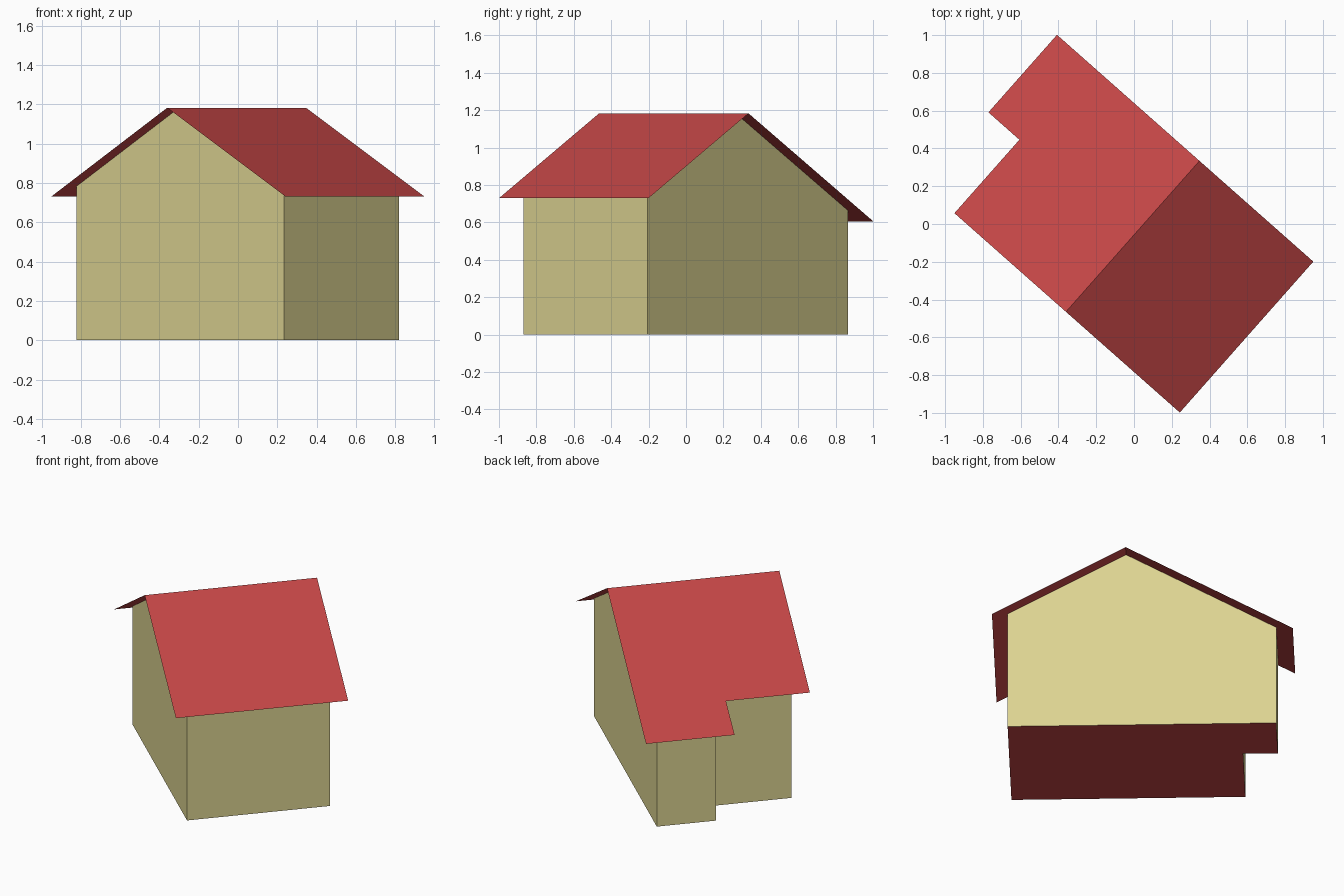
import bpy, bmesh, math
from mathutils import Matrix

cube = bpy.data.objects.get("Cube")
if cube:
    bpy.data.objects.remove(cube, do_unlink=True)

# House frame: local x runs across the ridge, local y along it
TURN = Matrix.Rotation(math.radians(-41.5), 4, 'Z')
RIDGE_X, RIDGE_Z, EAVE_Z = 0.038, 1.183, 0.731
EAVE_FRONT, EAVE_BACK, EAVE_WING = 0.843, -0.75, -0.969
VERGE_A, VERGE_B = -0.587, 0.48
OVERHANG_X, OVERHANG_Y = 0.092, 0.091
STEP_Y = -0.068


def material(name, rgb):
    m = bpy.data.materials.new(name)
    m.use_nodes = True
    col = (*rgb, 1)
    m.diffuse_color = col
    m.node_tree.nodes["Principled BSDF"].inputs["Base Color"].default_value = col
    return m


def roof_z(x):
    """Height of the roof plane above a point across the house."""
    eave = EAVE_FRONT if x > RIDGE_X else EAVE_BACK
    return RIDGE_Z - (RIDGE_Z - EAVE_Z) * (x - RIDGE_X) / (eave - RIDGE_X)


def make_object(name, polygons, mat):
    """Join flat polygons into one object, merging shared corners."""
    bm = bmesh.new()
    for poly in polygons:
        bm.faces.new([bm.verts.new(p) for p in poly])
    bmesh.ops.remove_doubles(bm, verts=bm.verts, dist=1e-5)
    bmesh.ops.dissolve_limit(bm, angle_limit=0.01, verts=bm.verts, edges=bm.edges)
    bmesh.ops.transform(bm, matrix=TURN, verts=bm.verts)
    mesh = bpy.data.meshes.new(name)
    bm.to_mesh(mesh)
    bm.free()
    mesh.materials.append(mat)
    obj = bpy.data.objects.new(name, mesh)
    bpy.context.collection.objects.link(obj)
    return obj


wall_mat = material("sand_wall", (0.72, 0.655, 0.285))
roof_mat = material("brick_red", (0.56, 0.062, 0.062))

# Footprint, counter-clockwise, with a point under each ridge end
front = EAVE_FRONT - OVERHANG_X
back = EAVE_BACK + OVERHANG_X
wing = EAVE_WING + OVERHANG_X + 0.01
end_a, end_b = VERGE_A + OVERHANG_Y, VERGE_B - OVERHANG_Y
step = STEP_Y + OVERHANG_Y
footprint = [(front, end_a), (front, end_b), (RIDGE_X, end_b), (wing, end_b),
             (wing, step), (back, step), (back, end_a), (RIDGE_X, end_a)]

# Walls rising to the roof planes
walls = []
for (x0, y0), (x1, y1) in zip(footprint, footprint[1:] + footprint[:1]):
    walls.append([(x0, y0, 0), (x1, y1, 0), (x1, y1, roof_z(x1)), (x0, y0, roof_z(x0))])
make_object("walls", walls, wall_mat)

# Floor slab, facing down
make_object("floor", [[(x, y, 0) for x, y in reversed(footprint)]], roof_mat)

# Thin roof sheets: plain front slope, stepped back slope over the wing
front_slope = [(RIDGE_X, VERGE_A), (EAVE_FRONT, VERGE_A),
               (EAVE_FRONT, VERGE_B), (RIDGE_X, VERGE_B)]
back_slope = [(RIDGE_X, VERGE_A), (RIDGE_X, VERGE_B), (EAVE_WING, VERGE_B),
              (EAVE_WING, STEP_Y), (EAVE_BACK, STEP_Y), (EAVE_BACK, VERGE_A)]
make_object("roof", [[(x, y, roof_z(x)) for x, y in s]
                     for s in (front_slope, back_slope)], roof_mat)
